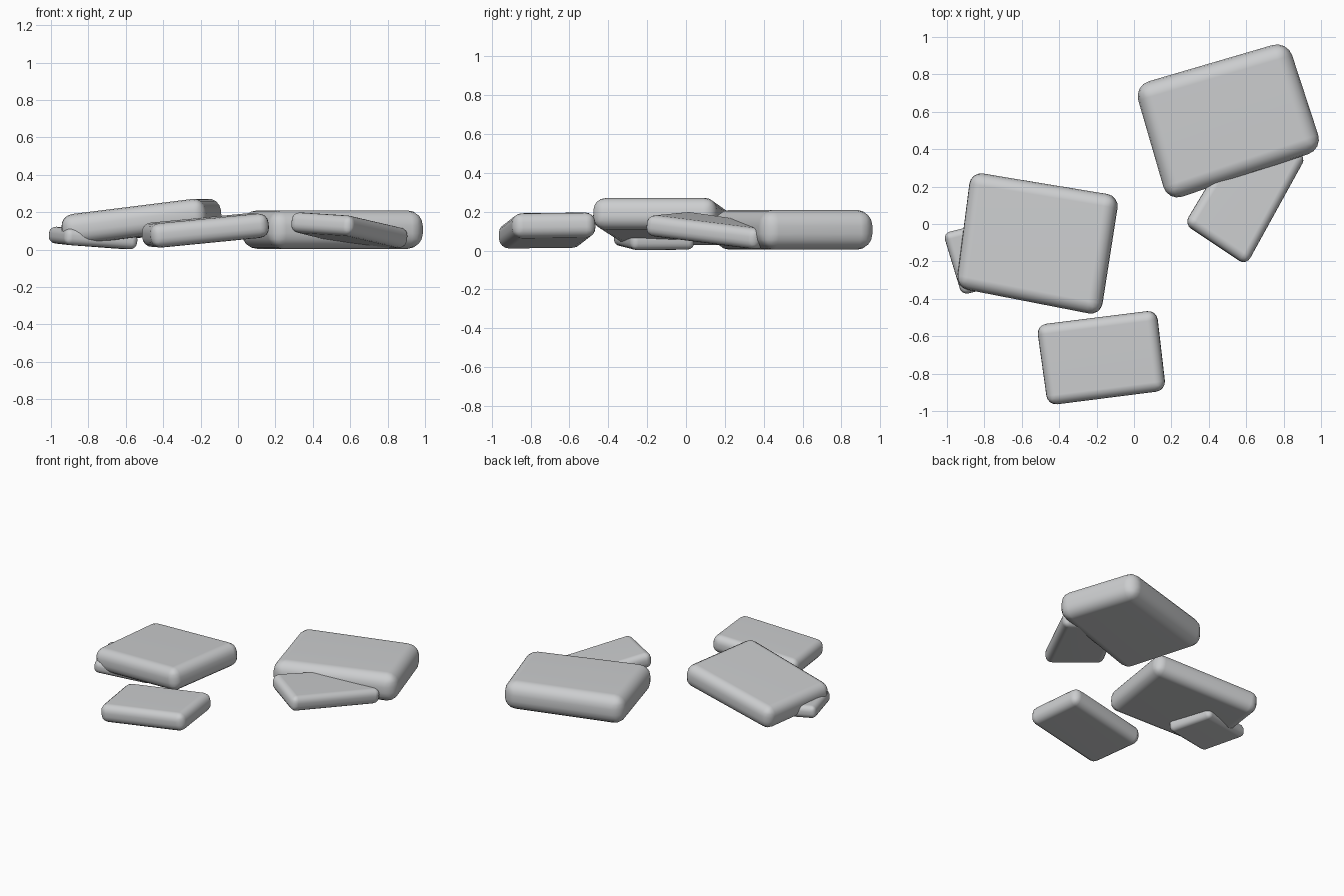
import bpy
import bmesh
from mathutils import Vector

cube = bpy.data.objects.get("Cube")
if cube:
    bpy.data.objects.remove(cube, do_unlink=True)

# Single stone colour
stone = bpy.data.materials.new("stone_grey")
stone.use_nodes = True
stone_colour = (0.6, 0.61, 0.62, 1)
stone.diffuse_color = stone_colour
stone.node_tree.nodes["Principled BSDF"].inputs["Base Color"].default_value = stone_colour


def make_slab(name, thickness, corners):
    """Rounded slab whose mid-plane corners run clockwise seen from above."""
    points = [Vector(c) for c in corners]
    normal = (points[3] - points[1]).cross(points[2] - points[0]).normalized()
    if normal.z < 0:
        normal.negate()
    bm = bmesh.new()
    top = [bm.verts.new(p + normal * thickness / 2) for p in points]
    bottom = [bm.verts.new(p - normal * thickness / 2) for p in points]
    bm.faces.new(top)
    bm.faces.new(bottom[::-1])
    for i in range(4):
        j = (i + 1) % 4
        bm.faces.new((top[j], top[i], bottom[i], bottom[j]))
    bmesh.ops.recalc_face_normals(bm, faces=bm.faces[:])
    mesh = bpy.data.meshes.new(name)
    bm.to_mesh(mesh)
    bm.free()
    mesh.materials.append(stone)
    slab = bpy.data.objects.new(name, mesh)
    bpy.context.collection.objects.link(slab)

    # Worn, softly rounded edges
    bevel = slab.modifiers.new("worn_edges", "BEVEL")
    bevel.width = thickness * 0.4
    bevel.segments = 4
    bevel.limit_method = "NONE"
    bevel.harden_normals = False
    for polygon in mesh.polygons:
        polygon.use_smooth = True
    normals = slab.modifiers.new("even_shading", "WEIGHTED_NORMAL")
    normals.keep_sharp = False
    return slab


# Large level slab at the back
make_slab("back_slab", 0.205, [
    (0, 0.74, 0.107), (0.82, 0.98, 0.107), (1.01, 0.4, 0.107), (0.18, 0.12, 0.107)])

# Large slab propped up at one end
make_slab("propped_slab", 0.165, [
    (-0.87, 0.28, 0.105), (-0.08, 0.15, 0.197), (-0.18, -0.49, 0.197), (-0.95, -0.34, 0.1)])

# Smaller slab at the front
make_slab("front_slab", 0.13, [
    (-0.52, -0.54, 0.075), (0.12, -0.46, 0.137), (0.17, -0.89, 0.132), (-0.46, -0.97, 0.07)])

# Slab leaning into the back slab
make_slab("leaning_slab", 0.11, [
    (0.27, 0, 0.152), (0.6, 0.55, 0.07), (0.92, 0.36, 0.057), (0.6, -0.22, 0.13)])

# Small stone under the propped slab
make_slab("wedge_stone", 0.09, [
    (-1.02, -0.05, 0.082), (-0.62, 0.05, 0.047), (-0.53, -0.28, 0.045), (-0.92, -0.38, 0.07)])
